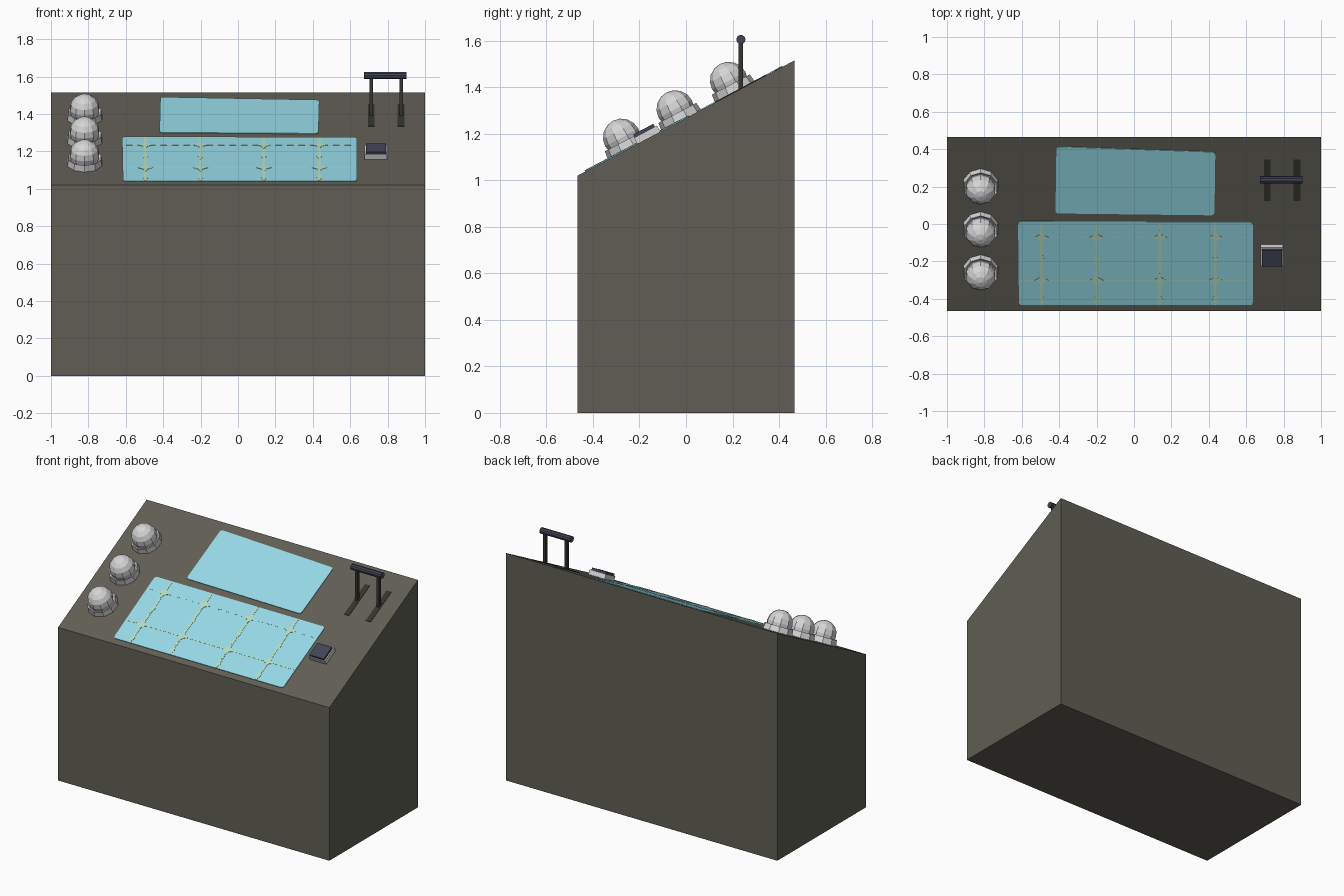
import bpy, bmesh, math
from mathutils import Vector, Matrix

if "Cube" in bpy.data.objects:
    bpy.data.objects.remove(bpy.data.objects["Cube"])

W, D, H0, H1 = 1.0, 0.466, 1.02, 1.515
ang = math.atan2(H1 - H0, 2 * D)
NORMAL = Vector((0, -math.sin(ang), math.cos(ang)))
TILT = Matrix.Rotation(ang, 4, 'X')


def mat(name, r, g, b):
    m = bpy.data.materials.new(name)
    m.diffuse_color = [(c / 255) ** 2.2 for c in (r, g, b)] + [1]
    m.use_nodes = True
    m.node_tree.nodes["Principled BSDF"].inputs["Base Color"].default_value = m.diffuse_color
    return m


BODY = mat("olive_grey", 96, 94, 84)
SCREEN = mat("screen_blue", 148, 216, 229)
LINE = mat("pale_green", 180, 220, 188)
SILVER = mat("light_grey", 212, 212, 212)
NAVY = mat("dark_blue_grey", 68, 71, 86)
DARK = mat("dark_grey", 56, 56, 50)


def on_panel(x, y, h=0.0):
    """Point above the sloping top: plan position x, y and height h along the normal."""
    return Vector((x, y, (H0 + H1) / 2 + y * math.tan(ang))) + NORMAL * h


def make(name, bm, material):
    bmesh.ops.recalc_face_normals(bm, faces=bm.faces)
    me = bpy.data.meshes.new(name)
    bm.to_mesh(me)
    bm.free()
    me.materials.append(material)
    ob = bpy.data.objects.new(name, me)
    bpy.context.collection.objects.link(ob)
    return ob


def add_plate(bm, pts, h0, h1):
    """Thin prism on the panel from a plan outline."""
    lo = [bm.verts.new(on_panel(x, y, h0)) for x, y in pts]
    hi = [bm.verts.new(on_panel(x, y, h1)) for x, y in pts]
    bm.faces.new(hi)
    bm.faces.new(lo[::-1])
    n = len(pts)
    for i in range(n):
        j = (i + 1) % n
        bm.faces.new((lo[i], lo[j], hi[j], hi[i]))


def rounded(corners, r=0.018):
    out = []
    for i, c in enumerate(corners):
        c = Vector(c)
        a = c + (Vector(corners[i - 1]) - c).normalized() * r
        b = c + (Vector(corners[(i + 1) % len(corners)]) - c).normalized() * r
        for t in (0, 0.33, 0.67, 1):
            out.append(a * (1 - t) ** 2 + c * 2 * t * (1 - t) + b * t * t)
    return out


def rect(x0, x1, y0, y1):
    return [(x0, y0), (x1, y0), (x1, y1), (x0, y1)]


def add_box(bm, loc, size, rot=Matrix()):
    bmesh.ops.create_cube(bm, size=1, matrix=Matrix.Translation(loc) @ rot @ Matrix.Diagonal((*size, 1)))


# Console body: wedge profile pushed along x
bm = bmesh.new()
prof = [(-D, 0), (D, 0), (D, H1), (-D, H0)]
f = bm.faces.new([bm.verts.new((-W, y, z)) for y, z in prof])
ext = bmesh.ops.extrude_face_region(bm, geom=[f])
bmesh.ops.translate(bm, vec=(2 * W, 0, 0), verts=[v for v in ext["geom"] if isinstance(v, bmesh.types.BMVert)])
make("console_body", bm, BODY)

# Screens
for name, pts in (("lower_screen", [(-0.615, -0.432), (0.635, -0.432), (0.635, 0.013), (-0.62, 0.015)]),
                  ("upper_screen", [(-0.42, 0.058), (0.43, 0.048), (0.435, 0.386), (-0.415, 0.415)])):
    bm = bmesh.new()
    add_plate(bm, rounded(pts), -0.002, 0.004)
    make(name, bm, SCREEN)

# Grid lines with star markers on the lower screen
bm = bmesh.new()
for x in (-0.495, -0.2, 0.138, 0.435):
    add_plate(bm, rect(x - 0.007, x + 0.007, -0.43, 0.01), 0.003, 0.0055)
    for y in (-0.07, -0.3):
        star = []
        for k in range(8):
            r = 0.04 if k % 2 == 0 else 0.018
            star.append((x + r * math.cos(k * math.pi / 4), y + r * math.sin(k * math.pi / 4)))
        add_plate(bm, star, 0.003, 0.006)
    for y in (-0.4, -0.185):
        add_plate(bm, [(x - 0.014, y), (x, y - 0.035), (x + 0.014, y), (x, y + 0.035)], 0.003, 0.0058)
add_plate(bm, rect(-0.612, 0.632, -0.303, -0.297), 0.003, 0.005)
for k in range(20):
    x = -0.6 + k * 0.0615
    add_plate(bm, rect(x, x + 0.035, -0.072, -0.068), 0.003, 0.005)
make("screen_grid", bm, LINE)

# Dome lamps on collars
for i, y in enumerate((-0.25, -0.02, 0.21)):
    bm = bmesh.new()
    bmesh.ops.create_cone(bm, cap_ends=True, segments=10, radius1=0.098, radius2=0.092, depth=0.045,
                          matrix=Matrix.Translation(on_panel(-0.82, y, 0.0145)) @ TILT)
    top = max(bm.faces, key=lambda fc: fc.normal.dot(NORMAL))
    bmesh.ops.inset_region(bm, faces=[top], thickness=0.012)
    bmesh.ops.translate(bm, vec=NORMAL * -0.012, verts=top.verts)
    make(f"lamp_collar_{i + 1}", bm, SILVER)
    bm = bmesh.new()
    bmesh.ops.create_uvsphere(bm, u_segments=10, v_segments=8, radius=0.081,
                              matrix=Matrix.Translation(on_panel(-0.82, y, 0.056)) @ TILT)
    make(f"lamp_dome_{i + 1}", bm, SILVER)

# Lever: slots, posts and cross bar
slots, posts = bmesh.new(), bmesh.new()
for x in (0.713, 0.872):
    add_plate(slots, rect(x - 0.018, x + 0.018, 0.125, 0.345), -0.002, 0.003)
    add_box(posts, (x, 0.236, 1.48), (0.018, 0.02, 0.24))
make("lever_slots", slots, DARK)
make("lever_posts", posts, DARK)
bm = bmesh.new()
bmesh.ops.create_cone(bm, cap_ends=True, segments=10, radius1=0.02, radius2=0.02, depth=0.226,
                      matrix=Matrix.Translation((0.788, 0.236, 1.605)) @ Matrix.Rotation(math.pi / 2, 4, 'Y'))
make("lever_bar", bm, NAVY)

# Push button on a light base
bm = bmesh.new()
add_box(bm, on_panel(0.737, -0.16, 0.012), (0.12, 0.112, 0.036), TILT)
make("button_base", bm, SILVER)
bm = bmesh.new()
add_box(bm, on_panel(0.737, -0.163, 0.034), (0.106, 0.098, 0.02), TILT)
make("button_cap", bm, NAVY)
